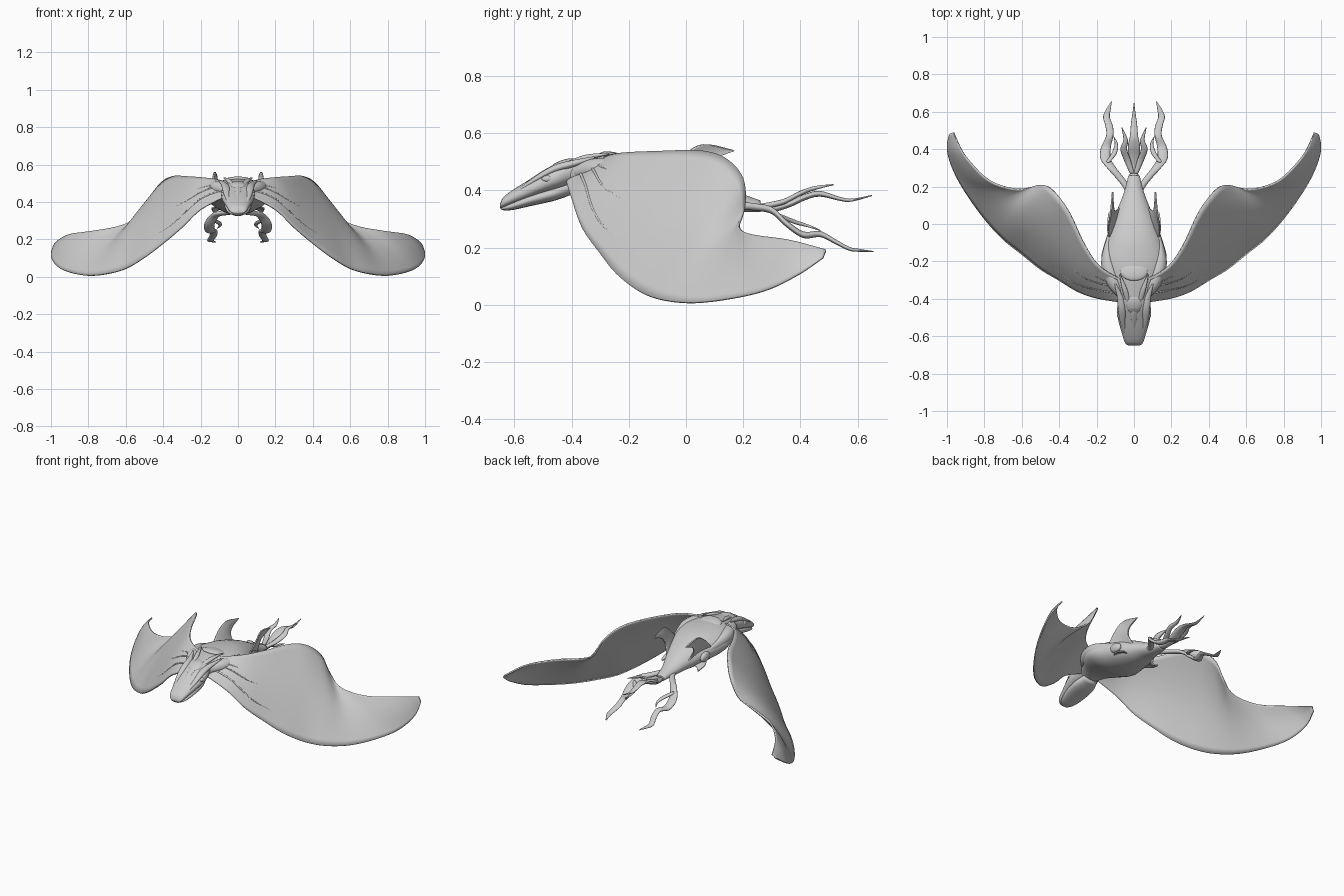
import bpy, bmesh, math
from mathutils import Vector


def spline(pts, u):
    """Catmull-Rom point at u (0 .. len-1) for tuples of any length."""
    n = len(pts) - 1
    i = min(int(u), n - 1)
    t = u - i
    a, b, c, d = pts[max(i - 1, 0)], pts[i], pts[i + 1], pts[min(i + 2, n)]
    return [0.5 * (2 * q + (r - p) * t + (2 * p - 5 * q + 4 * r - s) * t * t
                   + (3 * q - p - 3 * r + s) * t ** 3) for p, q, r, s in zip(a, b, c, d)]


def finish(name, bm):
    bmesh.ops.recalc_face_normals(bm, faces=bm.faces)
    me = bpy.data.meshes.new(name)
    bm.to_mesh(me)
    bm.free()
    for p in me.polygons:
        p.use_smooth = True
    ob = bpy.data.objects.new(name, me)
    bpy.context.collection.objects.link(ob)
    return ob


def loft(name, rings, side=1, seg=24, steps=5, power=1.0):
    """Closed tube through rings (x, y, z, half width, half height)."""
    bm = bmesh.new()
    loops = []
    total = (len(rings) - 1) * steps
    for k in range(total + 1):
        x, y, z, w, h = spline(rings, k / steps)
        w, h = max(w, 0.001), max(h, 0.001)
        ring = []
        for j in range(seg):
            a = 2 * math.pi * j / seg
            c, s = math.cos(a), math.sin(a)
            ring.append(bm.verts.new((side * (x + w * math.copysign(abs(c) ** power, c)), y,
                                      z + h * math.copysign(abs(s) ** power, s))))
        loops.append(ring)
    for r, q in zip(loops, loops[1:]):
        for j in range(seg):
            bm.faces.new((r[j], r[(j + 1) % seg], q[(j + 1) % seg], q[j]))
    bm.faces.new(loops[0])
    bm.faces.new(loops[-1])
    return finish(name, bm)


def sheet_point(L, T, u, v, bulge):
    """Point between two edge curves, bowed along the surface normal."""
    a, b = Vector(spline(L, u)), Vector(spline(T, u))
    e = 0.05 if u < len(L) - 1.1 else -0.05
    span = ((Vector(spline(L, u + e)) + Vector(spline(T, u + e))) - a - b) * (1 if e > 0 else -1)
    n = span.cross(b - a)
    if n.length > 0:
        n.normalize()
    return a.lerp(b, v) + n * bulge * (b - a).length * math.sin(math.pi * v)


def sheet(name, L, T, side, bulge, thick, steps=5, nv=16):
    bm = bmesh.new()
    rows = []
    for k in range((len(L) - 1) * steps + 1):
        row = []
        for j in range(nv + 1):
            p = sheet_point(L, T, k / steps, j / nv, bulge)
            row.append(bm.verts.new((side * p.x, p.y, p.z)))
        rows.append(row)
    for r, q in zip(rows, rows[1:]):
        for j in range(nv):
            bm.faces.new((r[j], r[j + 1], q[j + 1], q[j]))
    ob = finish(name, bm)
    m = ob.modifiers.new("thickness", 'SOLIDIFY')
    m.thickness, m.offset = thick, 0
    return ob


def tube(name, pts, radius):
    cu = bpy.data.curves.new(name, 'CURVE')
    cu.dimensions, cu.bevel_depth, cu.bevel_resolution = '3D', radius, 2
    sp = cu.splines.new('POLY')
    sp.points.add(len(pts) - 1)
    for i, (q, p) in enumerate(zip(sp.points, pts)):
        q.co = (*p, 1)
        q.radius = 1.0 - 0.7 * i / len(pts)
    ob = bpy.data.objects.new(name, cu)
    bpy.context.collection.objects.link(ob)


def ball(name, loc, size, rot=(0, 0, 0)):
    bpy.ops.mesh.primitive_uv_sphere_add(segments=24, ring_count=12, location=loc, rotation=rot)
    ob = bpy.context.object
    ob.name, ob.scale = name, size
    bpy.ops.object.shade_smooth()


# torso, tapering down towards the tail
loft("torso", [(0, -.46, .45, .05, .045), (0, -.36, .46, .10, .055), (0, -.27, .455, .155, .07),
               (0, -.18, .44, .175, .085), (0, -.08, .425, .15, .088), (0, .02, .405, .115, .075),
               (0, .10, .385, .08, .055), (0, .18, .36, .05, .035), (0, .26, .345, .03, .02)], seg=32)
# head: skull wedge and lower jaw
loft("skull", [(0, -.65, .345, .03, .008), (0, -.635, .36, .048, .02), (0, -.58, .388, .066, .03),
               (0, -.51, .42, .085, .038), (0, -.45, .445, .09, .045), (0, -.39, .465, .075, .045),
               (0, -.30, .475, .06, .045), (0, -.22, .48, .04, .035)], seg=32, power=.85)
loft("jaw", [(0, -.645, .336, .025, .005), (0, -.61, .345, .05, .014), (0, -.54, .368, .068, .022),
             (0, -.46, .39, .07, .026), (0, -.40, .41, .05, .025)], power=.85)
loft("snout_ridge", [(0, -.62, .38, .006, .006), (0, -.55, .425, .014, .012),
                     (0, -.47, .47, .022, .016), (0, -.40, .498, .012, .01)])
ball("crown", (0, -.43, .488), (.045, .05, .018), (.35, 0, 0))

# plates running down the back
for i in range(5):
    y = -.25 + i * .085
    ball("back_plate", (0, y, .515 - .022 * i - .006 * i * max(i - 2, 0)),
         (.075 - .011 * i, .055, .018), (-.22, 0, 0))

# wing edges: low leading edge, high notched trailing edge
LEAD = [(.05, -.42, .44), (.2, -.395, .36), (.3, -.36, .265), (.4, -.30, .18), (.5, -.24, .105),
        (.6, -.16, .045), (.7, -.08, .017), (.8, .03, .008), (.9, .17, .025), (.965, .29, .055),
        (.997, .40, .11), (.985, .48, .165)]
TRAIL = [(.04, -.30, .50), (.12, -.27, .52), (.2, -.21, .53), (.27, -.1, .535), (.34, .05, .537),
         (.40, .14, .51), (.46, .2, .44), (.52, .205, .335), (.62, .185, .275), (.77, .23, .245),
         (.9, .36, .225), (.965, .49, .19)]
# upright fins on the flanks
FIN_FRONT = [(.13, -.09, .44), (.135, -.01, .52), (.125, .06, .56), (.115, .165, .54)]
FIN_BACK = [(.075, .09, .40), (.10, .07, .46), (.11, .09, .505), (.115, .17, .538)]
PELVIC_FRONT = [(.11, -.06, .38), (.14, 0, .365), (.135, .06, .35)]
PELVIC_BACK = [(.07, .05, .37), (.10, .04, .36), (.13, .065, .347)]

for s, tag in ((1, "right"), (-1, "left")):
    sheet("wing_" + tag, LEAD, TRAIL, s, .05, .009)
    sheet("flank_fin_" + tag, FIN_FRONT, FIN_BACK, s, .05, .008)
    sheet("pelvic_fin_" + tag, PELVIC_FRONT, PELVIC_BACK, s, .05, .008)

    # raised veins on the wing
    for path in ([(.2, .4), (1.2, .35), (2.5, .2), (3.6, .2), (4.1, .33)],
                 [(.2, .7), (1.2, .6), (2.3, .5), (3.4, .47)],
                 [(.3, .85), (1, .75), (1.8, .72)]):
        pts = []
        for k in range(25):
            u, v = spline(path, k / 24 * (len(path) - 1))
            p = sheet_point(LEAD, TRAIL, u, v, .05)
            pts.append((s * p.x, p.y, p.z + .004))
        tube("wing_vein_" + tag, pts, .006)

    # head details
    loft("brow_" + tag, [(.045, -.60, .39, .006, .005), (.06, -.53, .437, .014, .01),
                         (.065, -.46, .475, .02, .014), (.075, -.39, .495, .016, .012),
                         (.10, -.32, .515, .004, .004)], s)
    ball("eye_" + tag, (s * .08, -.485, .44), (.012, .02, .012))
    loft("neck_horn_" + tag, [(.03, -.42, .49, .012, .01), (.05, -.35, .515, .014, .01),
                              (.075, -.27, .528, .003, .003)], s)
    loft("shoulder_" + tag, [(.05, -.41, .46, .015, .015), (.10, -.33, .475, .04, .035),
                             (.135, -.22, .47, .04, .04), (.14, -.12, .45, .02, .03),
                             (.12, -.02, .43, .004, .005)], s)
    ball("flank_nub_" + tag, (s * .125, -.02, .41), (.02, .045, .03), (-.2, 0, 0))

    # long drooping outer streamer with side barbs
    loft("tail_streamer_" + tag,
         [(.02, .14, .36, .02, .02), (.035, .19, .348, .02, .015), (.07, .24, .342, .022, .013),
          (.12, .30, .33, .025, .013), (.152, .35, .285, .028, .013), (.15, .41, .245, .026, .012),
          (.13, .47, .247, .019, .011), (.132, .52, .222, .02, .009), (.147, .57, .196, .018, .007),
          (.138, .61, .19, .013, .005), (.12, .655, .186, .002, .002)], s, seg=14)
    loft("streamer_barb_" + tag, [(.14, .33, .31, .012, .008), (.105, .38, .29, .014, .008),
                                  (.095, .43, .275, .008, .005), (.11, .47, .26, .002, .002)], s, seg=10)
    # short upper prong beside the middle tail
    loft("tail_prong_" + tag, [(.01, .27, .345, .012, .01), (.035, .34, .36, .018, .01),
                               (.055, .40, .39, .018, .009), (.045, .45, .408, .012, .007),
                               (.065, .515, .42, .002, .002)], s, seg=12)

# middle tail
loft("tail_middle", [(0, .15, .36, .035, .025), (0, .24, .345, .025, .015), (0, .30, .337, .022, .013),
                     (0, .36, .352, .03, .012), (0, .42, .378, .032, .011), (0, .47, .388, .022, .01),
                     (0, .54, .37, .016, .007), (0, .58, .366, .01, .005), (0, .65, .382, .001, .002)],
     seg=16)
